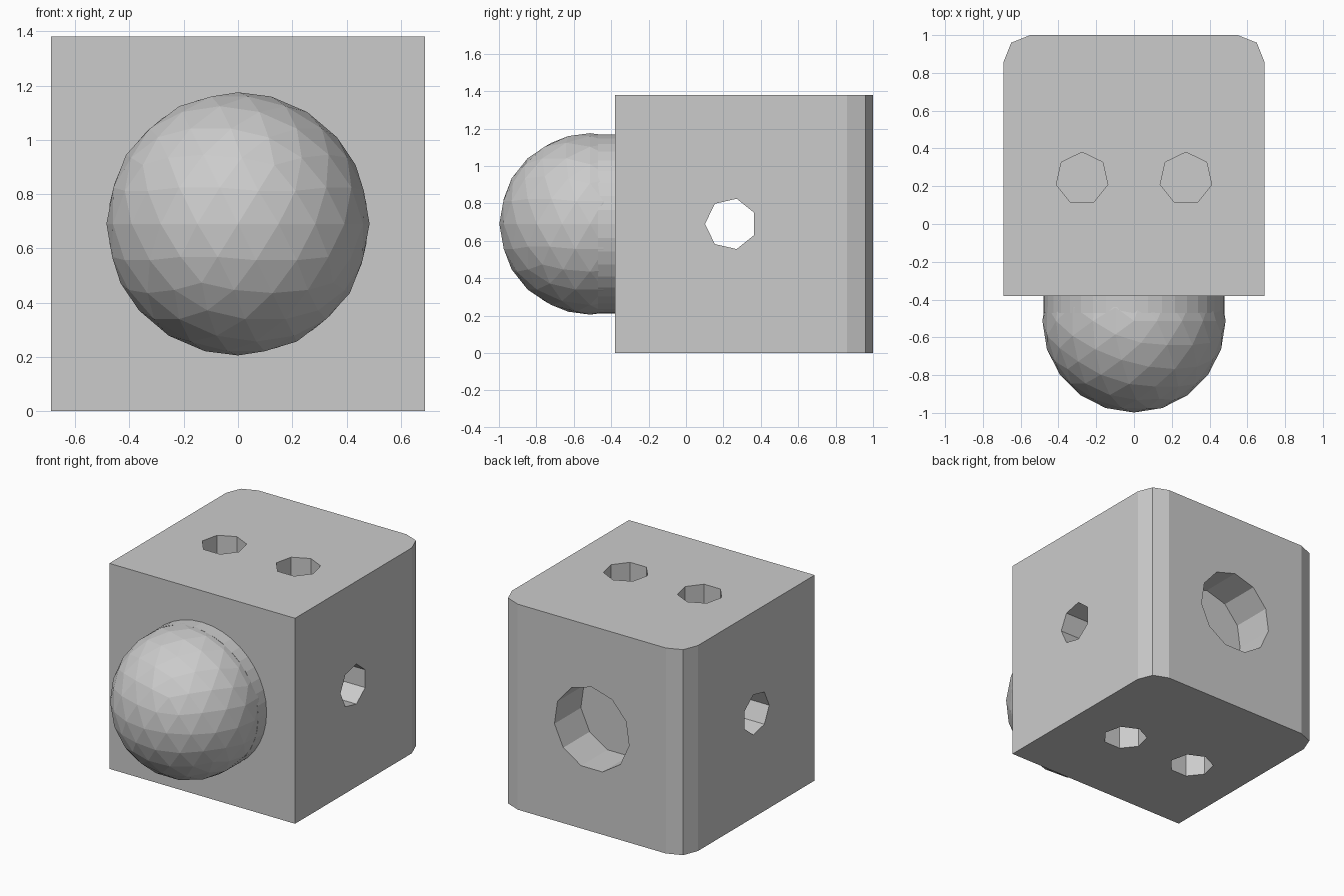
import bpy, bmesh, math
from mathutils import Matrix, Vector

if "Cube" in bpy.data.objects:
    bpy.data.objects.remove(bpy.data.objects["Cube"])

W, Y0, Y1, H = 0.69, -0.38, 1.0, 1.38


def new_object(name, bm):
    bmesh.ops.recalc_face_normals(bm, faces=bm.faces)
    mesh = bpy.data.meshes.new(name)
    bm.to_mesh(mesh)
    bm.free()
    obj = bpy.data.objects.new(name, mesh)
    bpy.context.collection.objects.link(obj)
    return obj


def add_rod(bm, start, end, radius, sides, apex):
    # prism between two points, with one corner pointing along apex
    a, b, u = Vector(start), Vector(end), Vector(apex)
    v = (b - a).normalized().cross(u)
    rings = []
    for p in (a, b):
        rings.append([bm.verts.new(p + radius * (u * math.cos(t) + v * math.sin(t)))
                      for t in (2 * math.pi * i / sides for i in range(sides))])
    bm.faces.new(rings[0])
    bm.faces.new(rings[1])
    for i in range(sides):
        j = (i + 1) % sides
        bm.faces.new((rings[0][i], rings[0][j], rings[1][j], rings[1][i]))


# block with softened rear corners
bm = bmesh.new()
right = [(W, Y0), (W, 0.86), (0.65, 0.96), (0.55, Y1)]
outline = right + [(-x, y) for x, y in reversed(right)]
face = bm.faces.new([bm.verts.new((x, y, 0)) for x, y in outline])
res = bmesh.ops.extrude_face_region(bm, geom=[face])
bmesh.ops.translate(bm, vec=(0, 0, H),
                    verts=[g for g in res["geom"] if isinstance(g, bmesh.types.BMVert)])
block = new_object("block", bm)

# holes: one across, two blind pairs top and bottom, one wide socket at the back
bm = bmesh.new()
add_rod(bm, (-1, 0.24, 0.69), (1, 0.24, 0.69), 0.138, 7, (0, -1, 0))
for x in (-0.275, 0.275):
    add_rod(bm, (x, 0.24, H - 0.28), (x, 0.24, H + 0.1), 0.14, 7, (0, 1, 0))
    add_rod(bm, (x, 0.24, -0.1), (x, 0.24, 0.28), 0.14, 7, (0, 1, 0))
add_rod(bm, (0, 0.72, 0.69), (0, 1.1, 0.69), 0.28, 11, (0, 0, 1))
cutter = new_object("hole_cutter", bm)
cutter.hide_render = True
cutter.hide_set(True)
mod = block.modifiers.new("holes", 'BOOLEAN')
mod.operation = 'DIFFERENCE'
mod.solver = 'EXACT'
mod.object = cutter

# faceted ball on the front, cut off where it meets its collar
bm = bmesh.new()
bmesh.ops.create_icosphere(bm, subdivisions=3, radius=0.485,
                           matrix=Matrix.Translation((0, -0.513, 0.69)))
bmesh.ops.bisect_plane(bm, geom=bm.verts[:] + bm.edges[:] + bm.faces[:],
                       plane_co=(0, -0.44, 0), plane_no=(0, 1, 0), clear_outer=True)
new_object("front_ball", bm)

# short collar joining ball and block
bm = bmesh.new()
add_rod(bm, (0, -0.47, 0.69), (0, Y0, 0.69), 0.479, 40, (0, 0, 1))
new_object("ball_collar", bm)
